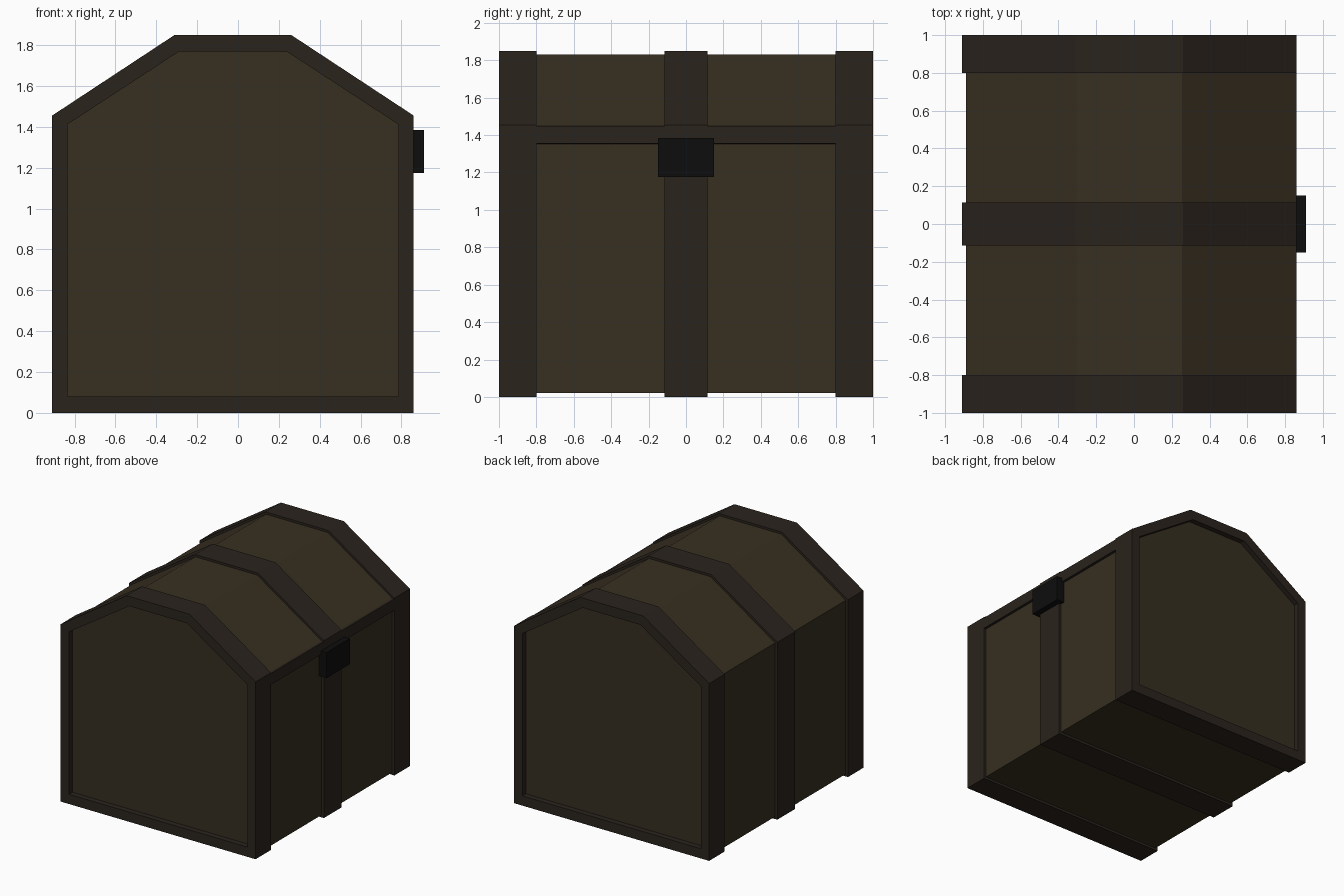
import bpy, bmesh

if "Cube" in bpy.data.objects:
    bpy.data.objects.remove(bpy.data.objects["Cube"])


def material(name, rgb):
    m = bpy.data.materials.new(name)
    m.diffuse_color = (*rgb, 1)
    m.use_nodes = True
    m.node_tree.nodes["Principled BSDF"].inputs["Base Color"].default_value = m.diffuse_color
    return m


WOOD = material("wood", (0.038, 0.028, 0.015))
TRIM = material("dark_trim", (0.023, 0.017, 0.012))
IRON = material("black_iron", (0.004, 0.004, 0.004))


def finish(name, bm, mat):
    bmesh.ops.recalc_face_normals(bm, faces=bm.faces)
    mesh = bpy.data.meshes.new(name)
    bm.to_mesh(mesh)
    bm.free()
    mesh.materials.append(mat)
    obj = bpy.data.objects.new(name, mesh)
    bpy.context.collection.objects.link(obj)
    return obj


def loop(bm, profile, y):
    return [bm.verts.new((x, y, z)) for x, z in profile]


def bridge(bm, a, b):
    n = len(a)
    for i in range(n):
        j = (i + 1) % n
        bm.faces.new((a[i], a[j], b[j], b[i]))


def prism(name, profile, y0, y1, mat):
    bm = bmesh.new()
    a, b = loop(bm, profile, y0), loop(bm, profile, y1)
    bridge(bm, a, b)
    bm.faces.new(a)
    bm.faces.new(b)
    return finish(name, bm, mat)


def hoop(name, outer, inner, y0, y1, mat):
    bm = bmesh.new()
    loops = [loop(bm, outer, y0), loop(bm, outer, y1),
             loop(bm, inner, y1), loop(bm, inner, y0)]
    for i in range(4):
        bridge(bm, loops[i], loops[(i + 1) % 4])
    return finish(name, bm, mat)


def rect(x0, x1, z0, z1):
    return [(x0, z0), (x1, z0), (x1, z1), (x0, z1)]


OUTER = [(-0.91, 0), (0.86, 0), (0.86, 1.455), (0.26, 1.85), (-0.31, 1.85), (-0.91, 1.455)]
INNER = [(-0.835, 0.08), (0.785, 0.08), (0.785, 1.412), (0.237, 1.77), (-0.287, 1.77), (-0.835, 1.412)]
# Wooden body, with the lid edge stepping out on the lock side
BODY = [(-0.89, 0.02), (0.84, 0.02), (0.84, 1.36), (0.858, 1.36), (0.858, 1.437),
        (0.255, 1.832), (-0.305, 1.832), (-0.89, 1.445)]

prism("chest_body", BODY, -0.955, 0.955, WOOD)

# Bands wrapped around the chest; end bands frame the recessed end panels
hoop("front_band", OUTER, INNER, -1.0, -0.8, TRIM)
hoop("middle_band", OUTER, INNER, -0.115, 0.115, TRIM)
hoop("back_band", OUTER, INNER, 0.8, 1.0, TRIM)

# Lid rim on the lock side
prism("lid_rim", [(0.82, 1.35), (0.8595, 1.355), (0.8595, 1.448), (0.82, 1.448)], -0.82, 0.82, TRIM)

# Lock plate
prism("lock", rect(0.84, 0.91, 1.175, 1.385), -0.15, 0.15, IRON)

# Centre everything on x = 0 including the lock
